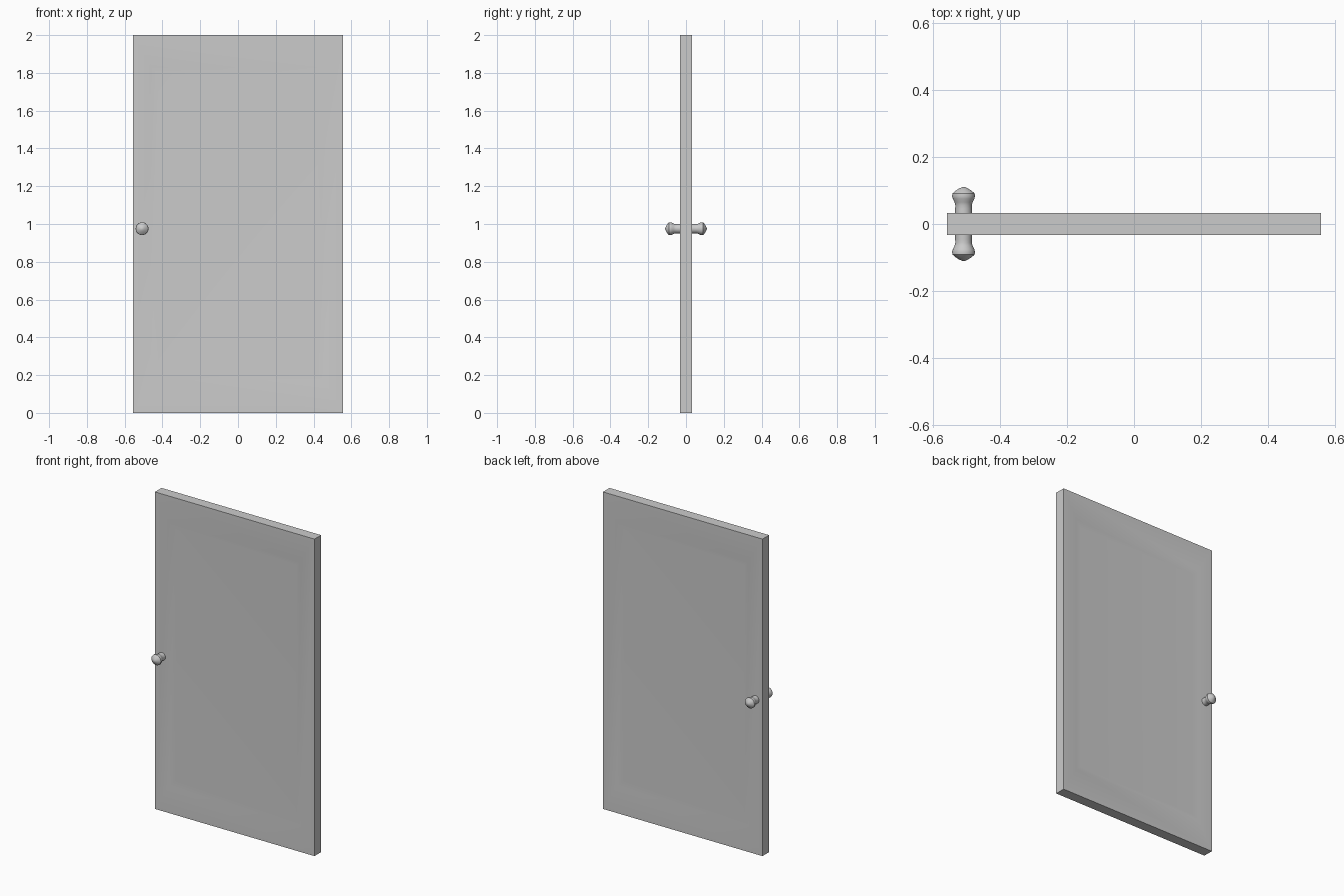
import bpy, bmesh, math

if "Cube" in bpy.data.objects:
    bpy.data.objects.remove(bpy.data.objects["Cube"])


def make_object(name, bm, angle):
    bmesh.ops.recalc_face_normals(bm, faces=bm.faces)
    mesh = bpy.data.meshes.new(name)
    bm.to_mesh(mesh)
    bm.free()
    obj = bpy.data.objects.new(name, mesh)
    bpy.context.collection.objects.link(obj)
    bpy.ops.object.select_all(action='DESELECT')
    obj.select_set(True)
    bpy.context.view_layer.objects.active = obj
    bpy.ops.object.shade_smooth_by_angle(angle=math.radians(angle))
    return obj


def skin(bm, rings):
    # Join successive closed rings with quads and cap both ends
    for a, b in zip(rings, rings[1:]):
        n = len(a)
        for i in range(n):
            j = (i + 1) % n
            bm.faces.new((a[i], a[j], b[j], b[i]))
    bm.faces.new(rings[0])
    bm.faces.new(rings[-1])


# Door leaf: rectangles running from front panel, over the edge, to back panel
HALF_T, RECESS = 0.033, 0.014
levels = [  # half width, half height, y
    (0.422, 0.796, -HALF_T + RECESS),
    (0.46, 0.83, -HALF_T),
    (0.557, 1.0, -HALF_T),
]
levels += [(w, h, -y) for w, h, y in reversed(levels)]
bm = bmesh.new()
rings = [[bm.verts.new((sx * w, y, 1 + sz * h))
          for sx, sz in ((-1, -1), (1, -1), (1, 1), (-1, 1))]
         for w, h, y in levels]
skin(bm, rings)
door = make_object("door_leaf", bm, 40)
weighted = door.modifiers.new("weighted_normals", 'WEIGHTED_NORMAL')
weighted.keep_sharp = True

# Turned knobs, one on each side: (radius, distance from door centre)
KNOB_X, KNOB_Z, SIDES = -0.508, 0.975, 24
profile = [(0.025, 0.02), (0.025, 0.045), (0.0245, 0.056), (0.027, 0.065),
           (0.032, 0.075), (0.034, 0.083), (0.033, 0.091),
           (0.024, 0.099), (0.013, 0.106), (0.004, 0.110)]
for name, side in (("front_knob", -1), ("back_knob", 1)):
    bm = bmesh.new()
    rings = []
    for r, d in profile:
        rings.append([bm.verts.new((KNOB_X + r * math.cos(t), side * d,
                                    KNOB_Z + r * math.sin(t)))
                      for t in (2 * math.pi * i / SIDES for i in range(SIDES))])
    skin(bm, rings)
    make_object(name, bm, 35)
